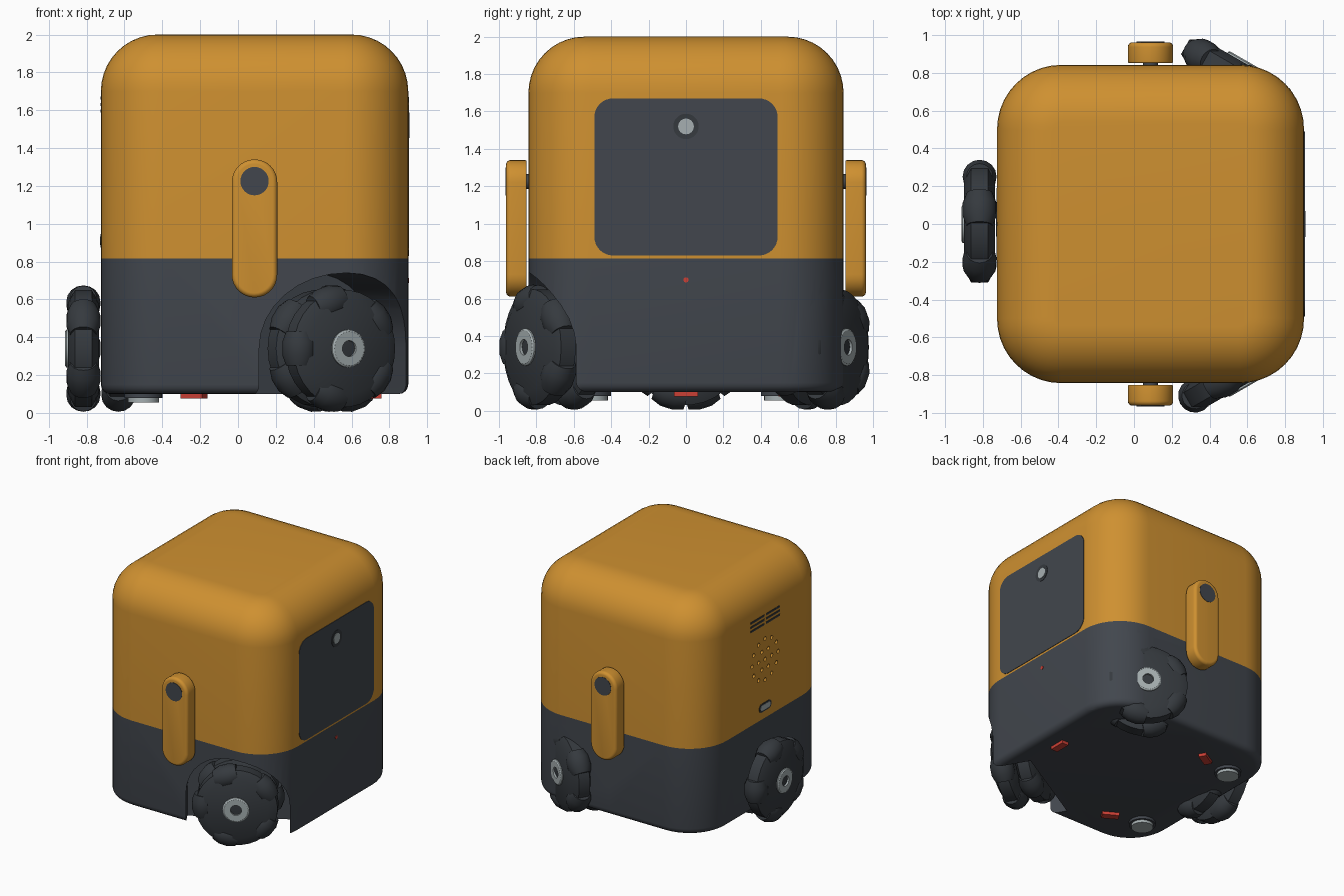
import bpy, bmesh
from math import pi, sin, cos, radians
from mathutils import Matrix, Vector

if "Cube" in bpy.data.objects:
    bpy.data.objects.remove(bpy.data.objects["Cube"])

CX = 0.0875          # body centre in x
FRONT, BACK = -pi / 2, pi / 2


def material(name, rgb):
    m = bpy.data.materials.new(name)
    m.use_nodes = True
    m.diffuse_color = (*rgb, 1)
    m.node_tree.nodes["Principled BSDF"].inputs["Base Color"].default_value = (*rgb, 1)
    return m


ORANGE = material("orange shell", (0.62, 0.28, 0.03))
SLATE = material("slate", (0.054, 0.062, 0.075))
RUBBER = material("dark rubber", (0.036, 0.042, 0.049))
METAL = material("grey metal", (0.38, 0.43, 0.44))
RED = material("red", (0.6, 0.05, 0.035))


def facing(angle, x, y, z):
    """Frame at a point: local z points out along angle, local y points up."""
    out, up = Vector((cos(angle), sin(angle), 0)), Vector((0, 0, 1))
    m = Matrix((up.cross(out), up, out)).transposed().to_4x4()
    return Matrix.Translation((x, y, z)) @ m


def finish(bm, name, mat, smooth=True):
    bmesh.ops.recalc_face_normals(bm, faces=bm.faces)
    me = bpy.data.meshes.new(name)
    bm.to_mesh(me)
    bm.free()
    me.materials.append(mat)
    ob = bpy.data.objects.new(name, me)
    bpy.context.collection.objects.link(ob)
    if smooth:
        soften(ob)
    return ob


def soften(ob):
    bpy.ops.object.select_all(action='DESELECT')
    ob.select_set(True)
    bpy.context.view_layer.objects.active = ob
    bpy.ops.object.shade_smooth_by_angle(angle=radians(35))


def bevel(bm, edges, size, segments):
    bmesh.ops.bevel(bm, geom=edges, offset=size, offset_type='OFFSET', segments=segments,
                    profile=0.5, affect='EDGES', clamp_overlap=False)


def rim(bm, z):
    return [e for e in bm.edges if all(abs(v.co.z - z) < 1e-4 for v in e.verts)]


def rounded(w, h, depth, r, m, top=0, bottom=0, segments=8):
    """Block from local z = 0 to depth with round corners and round rims."""
    bm = bmesh.new()
    bmesh.ops.create_cube(bm, size=1, matrix=Matrix.Translation((0, 0, depth / 2))
                          @ Matrix.Diagonal((w, h, depth, 1)))
    if r:
        bevel(bm, [e for e in bm.edges if abs(e.verts[0].co.z - e.verts[1].co.z) > depth / 2],
              r, segments)
    if top:
        bevel(bm, rim(bm, depth), top, segments)
    if bottom:
        bevel(bm, rim(bm, 0), bottom, 4)
    bm.transform(m)
    return bm


def lathe(bm, profile, m, sides):
    """Turn (radius, height) points around local z."""
    rings = []
    for r, h in profile:
        n = sides if r else 1
        rings.append([bm.verts.new(m @ Vector((r * cos(2 * pi * i / sides),
                                               r * sin(2 * pi * i / sides), h)))
                      for i in range(n)])
    for a, b in zip(rings, rings[1:]):
        for i in range(sides):
            j = (i + 1) % sides
            quad = [a[i % len(a)], a[j % len(a)], b[j % len(b)], b[i % len(b)]]
            bm.faces.new(list(dict.fromkeys(quad)))
    return bm


def disc(name, r, depth, m, mat, sides=32):
    profile = [(0, 0), (r, 0), (r, depth), (0, depth)]
    return finish(lathe(bmesh.new(), profile, m, sides), name, mat)


def cut(ob, cutter):
    cutter.hide_render = True
    mod = ob.modifiers.new("cut", 'BOOLEAN')
    mod.operation, mod.solver, mod.object = 'DIFFERENCE', 'EXACT', cutter
    bpy.context.view_layer.objects.active = ob
    bpy.ops.object.modifier_apply(modifier=mod.name)
    bpy.data.objects.remove(cutter)


def shell(name, mat, keep_top):
    """One half of the body, split at the waist."""
    bm = rounded(1.625, 1.685, 1.9, 0.34, Matrix.Translation((CX, 0, 0.1)), 0.3, 0.05, 10)
    r = bmesh.ops.bisect_plane(bm, geom=bm.verts[:] + bm.edges[:] + bm.faces[:],
                               plane_co=(0, 0, 0.815), plane_no=(0, 0, 1),
                               clear_inner=keep_top, clear_outer=not keep_top)
    bmesh.ops.edgeloop_fill(bm, edges=[e for e in r["geom_cut"]
                                       if isinstance(e, bmesh.types.BMEdge)])
    return finish(bm, name, mat, smooth=False)


upper = shell("upper_shell", ORANGE, True)
lower = shell("lower_shell", SLATE, False)

# wheel wells and two-row roller wheels, three around the body
ROLLER = [(0, -0.09), (0.07, -0.09), (0.09, -0.035), (0.09, 0.035), (0.07, 0.09), (0, 0.09)]
CORE = [(0, -0.082), (0.24, -0.082), (0.31, -0.045), (0.31, 0.045), (0.24, 0.082), (0, 0.082)]
HUB = [(0, 0), (0.1, 0), (0.1, 0.035), (0.09, 0.042), (0.042, 0.042), (0.042, 0.01), (0, 0.01)]
for side, angle in (("rear", pi), ("front", -pi / 3), ("back", pi / 3)):
    def along(d, z):
        return facing(angle, CX + d * cos(angle), d * sin(angle), z)

    cut(lower, finish(rounded(0.8, 1.24, 0.8, 0.399, along(0.61, 0.12)), "well_cutter", SLATE, False))
    bm = bmesh.new()
    for dist, turn in ((0.905, pi), (0.72, pi + pi / 5)):
        frame = along(dist, 0.34)
        lathe(bm, CORE, frame, 30)
        for i in range(5):
            spin = Matrix.Rotation(turn + i * 2 * pi / 5, 4, 'Z')
            lathe(bm, ROLLER, frame @ spin @ Matrix.Translation((0.25, 0, 0))
                  @ Matrix.Rotation(pi / 2, 4, 'X'), 16)
    finish(bm, side + "_wheel", RUBBER)
    finish(lathe(bmesh.new(), HUB, along(0.96, 0.34), 32), side + "_hub", METAL)
    disc(side + "_axle", 0.06, 0.1, along(0.57, 0.34), METAL)
soften(lower)

# speaker holes in the -x face
bm = bmesh.new()
for count, radius in ((1, 0), (6, 0.085), (12, 0.17)):
    for i in range(count):
        a = 2 * pi * i / count
        hole = facing(pi, CX - 0.79, radius * cos(a), 1.3 + radius * sin(a))
        lathe(bm, [(0, 0), (0.016, 0), (0.016, 0.1), (0, 0.1)], hole, 12)
cut(upper, finish(bm, "speaker_cutter", ORANGE, False))
soften(upper)

# vent slots and charging port on the same face
REAR_X = CX - 0.8125
for z in (1.595, 1.63, 1.665):
    for y, w in ((0.1, 0.18), (-0.1, 0.18)):
        finish(rounded(w, 0.016, 0.006, 0, facing(pi, REAR_X + 0.003, y, z)), "vent_slot", RUBBER)
finish(rounded(0.16, 0.07, 0.006, 0.034, facing(pi, REAR_X + 0.003, 0, 0.91)), "port_rim", RUBBER)
finish(rounded(0.13, 0.045, 0.008, 0.022, facing(pi, REAR_X + 0.003, 0, 0.91)), "port", METAL)

# screen panel with camera and indicator on the +x face
FACE_X = CX + 0.8125
finish(rounded(0.98, 0.84, 0.008, 0.1, facing(0, FACE_X - 0.004, 0, 1.25)), "screen_panel", SLATE)
LENS_RIM = [(0, 0), (0.068, 0), (0.068, 0.004), (0.045, 0.002), (0, 0.002)]
finish(lathe(bmesh.new(), LENS_RIM, facing(0, FACE_X + 0.003, 0, 1.52), 32), "camera_rim", RUBBER)
disc("camera_lens", 0.042, 0.004, facing(0, FACE_X + 0.003, 0, 1.52), METAL)
disc("indicator", 0.014, 0.006, facing(0, FACE_X - 0.002, 0, 0.7), RED, 16)

# arms on both sides
for name, angle, s in (("front", FRONT, -1), ("back", BACK, 1)):
    finish(rounded(0.24, 0.73, 0.11, 0.1195, facing(angle, CX, s * 0.852, 0.975), 0.025, 0.008),
           name + "_arm", ORANGE)
    disc(name + "_arm_cap", 0.075, 0.006, facing(angle, CX, s * 0.959, 1.225), SLATE)
    disc(name + "_arm_pivot", 0.04, 0.06, facing(angle, CX, s * 0.81, 1.225), SLATE)

# underside sensors and support feet
for a in (0, 2 * pi / 3, -2 * pi / 3):
    spot = (Matrix.Translation((CX + 0.64 * cos(a), 0.64 * sin(a), 0.075))
            @ Matrix.Rotation(a, 4, 'Z'))
    finish(rounded(0.06, 0.13, 0.04, 0, spot), "floor_sensor", RED)
for s in (-1, 1):
    disc("foot_mount", 0.1, 0.04, Matrix.Translation((-0.5, s * 0.5, 0.078)), SLATE)
    disc("foot", 0.082, 0.04, Matrix.Translation((-0.5, s * 0.5, 0.056)), METAL)
